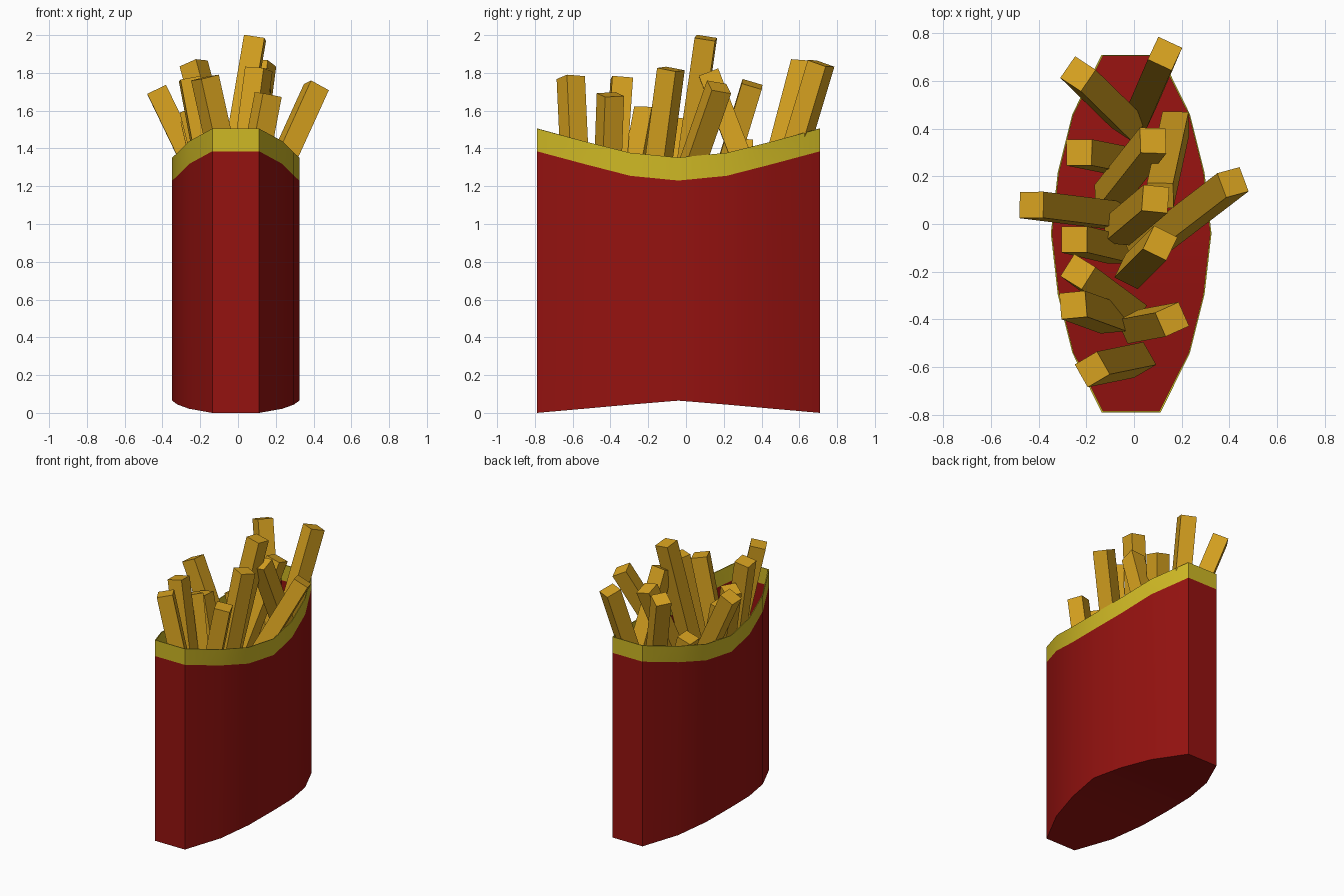
import bpy, bmesh, math
from mathutils import Vector, Matrix

if "Cube" in bpy.data.objects:
    bpy.data.objects.remove(bpy.data.objects["Cube"])


def material(name, rgb):
    m = bpy.data.materials.new(name)
    m.diffuse_color = (*rgb, 1)
    m.use_nodes = True
    m.node_tree.nodes["Principled BSDF"].inputs["Base Color"].default_value = m.diffuse_color
    return m


RED = material("carton_red", (0.30, 0.006, 0.005))
YELLOW = material("trim_yellow", (0.62, 0.48, 0.018))
GOLD = material("fry_gold", (0.68, 0.36, 0.014))


def add_object(name, bm, mat):
    bmesh.ops.recalc_face_normals(bm, faces=bm.faces)
    mesh = bpy.data.meshes.new(name)
    bm.to_mesh(mesh)
    bm.free()
    mesh.materials.append(mat)
    ob = bpy.data.objects.new(name, mesh)
    bpy.context.collection.objects.link(ob)
    return ob


# Carton cross-section: half width and heights by distance from the middle
CX, CY, WALL = -0.012, -0.04, 0.006
STATIONS = [-0.75, -0.50, -0.255, 0, 0.255, 0.50, 0.75]
HALF = [0.124, 0.247, 0.308, 0.337]
BOTTOM = [0.0, 0.022, 0.044, 0.065]
SEAM = [1.385, 1.318, 1.255, 1.23]
TOP = [1.505, 1.438, 1.377, 1.352]
FLOOR = [z + 0.01 for z in BOTTOM]


def ring(bm, heights, inset=0):
    """Right side front to back, then left side back to front."""
    right, left = [], []
    for i, y in enumerate(STATIONS):
        k = min(i, 6 - i)
        hw = HALF[k] - inset
        yy = y - math.copysign(inset, y) if k == 0 else y
        right.append(bm.verts.new((CX + hw, CY + yy, heights[k])))
        left.append(bm.verts.new((CX - hw, CY + yy, heights[k])))
    return right + left[::-1]


def bridge(bm, a, b):
    for i in range(14):
        j = (i + 1) % 14
        bm.faces.new((a[i], a[j], b[j], b[i]))


def cap(bm, r):
    for i in range(6):
        bm.faces.new((r[i], r[i + 1], r[12 - i], r[13 - i]))


def smooth(ob):
    bpy.ops.object.select_all(action='DESELECT')
    ob.select_set(True)
    bpy.context.view_layer.objects.active = ob
    bpy.ops.object.shade_smooth_by_angle(angle=math.radians(25))


# Red carton: outer wall, seam lip, inner wall, floor and underside
bm = bmesh.new()
rings = [ring(bm, BOTTOM), ring(bm, SEAM), ring(bm, SEAM, WALL), ring(bm, FLOOR, WALL)]
for a, b in zip(rings, rings[1:]):
    bridge(bm, a, b)
cap(bm, rings[0])
cap(bm, rings[-1])
smooth(add_object("carton", bm, RED))

# Yellow band around the mouth
bm = bmesh.new()
rings = [ring(bm, SEAM), ring(bm, TOP), ring(bm, TOP, WALL), ring(bm, SEAM, WALL)]
for a, b in zip(rings, rings[1:] + rings[:1]):
    bridge(bm, a, b)
smooth(add_object("rim_band", bm, YELLOW))

# Fries: tip centre, base centre, twist in degrees
FRIES = [
    ((0.13, 0.715, 1.85), (0.02, 0.46, 1.00), -25),
    ((-0.235, 0.63, 1.85), (-0.02, 0.42, 1.05), -34),
    ((-0.23, 0.30, 1.435), (-0.03, 0.26, 0.75), 0),
    ((0.08, 0.35, 1.74), (-0.11, 0.11, 0.95), 0),
    ((0.415, 0.175, 1.725), (0.03, -0.12, 0.88), 18),
    ((0.09, 0.105, 1.985), (-0.07, -0.03, 1.05), -5),
    ((0.11, -0.08, 1.82), (-0.01, -0.20, 0.92), -26),
    ((-0.43, 0.08, 1.71), (-0.03, 0.03, 0.88), 0),
    ((-0.25, -0.065, 1.55), (-0.06, -0.11, 0.72), 0),
    ((-0.235, -0.20, 1.605), (-0.02, -0.36, 0.75), -32),
    ((-0.255, -0.34, 1.77), (-0.09, -0.40, 0.90), 5),
    ((-0.175, -0.61, 1.775), (0.02, -0.57, 0.90), 30),
    ((0.16, -0.40, 1.685), (0.0, -0.43, 0.85), 24),
    ((0.11, 0.12, 1.80), (0.175, 0.42, 1.02), 0),
]
for n, (tip, base, twist) in enumerate(FRIES, 1):
    tip, base = Vector(tip), Vector(base)
    axis = tip - base
    turn = Vector((0, 0, 1)).rotation_difference(axis).to_matrix().to_4x4()
    mat = (Matrix.Translation((tip + base) / 2) @ turn
           @ Matrix.Rotation(math.radians(twist), 4, 'Z')
           @ Matrix.Diagonal((0.11, 0.11, axis.length, 1)))
    bm = bmesh.new()
    bmesh.ops.create_cube(bm, size=1, matrix=mat)
    add_object(f"fry_{n:02d}", bm, GOLD)
